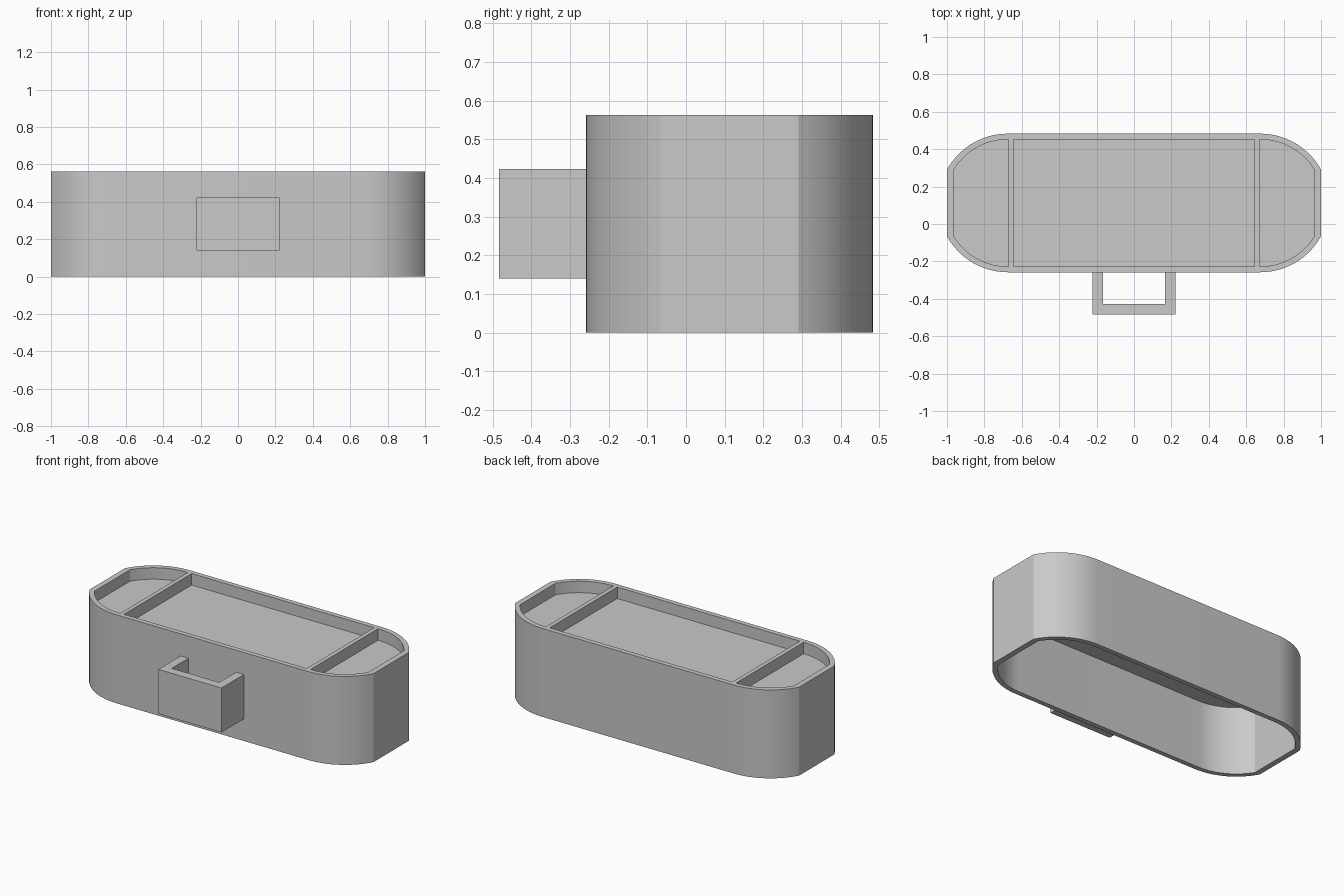
import bpy, bmesh, math

cube = bpy.data.objects.get("Cube")
if cube:
    bpy.data.objects.remove(cube, do_unlink=True)

HEIGHT, FLOOR, CEILING = 0.563, 0.49, 0.44
CENTER_Y, RADIUS, ARC_X = 0.1125, 0.3705, 0.675
WALL, TIP_WALL, STEPS = 0.031, 0.036, 14

grey = bpy.data.materials.new("plain grey")
grey.use_nodes = True
GREY = (0.585, 0.585, 0.585, 1)
grey.diffuse_color = GREY
grey.node_tree.nodes["Principled BSDF"].inputs["Base Color"].default_value = GREY


def end_arc(r, tip):
    """Right-hand end, bottom to top, cut off flat at its tip."""
    cut = math.acos((tip - ARC_X) / r)
    angles = [cut + (math.pi / 2 - cut) * i / STEPS for i in range(STEPS + 1)]
    upper = [(ARC_X + r * math.cos(a), r * math.sin(a)) for a in angles]
    lower = [(x, -y) for x, y in reversed(upper)]
    return [(x, y + CENTER_Y) for x, y in lower + upper]


def turned(points):
    return [(-x, 2 * CENTER_Y - y) for x, y in points]


def prism(name, outline, z0, z1):
    """Extrude a counter-clockwise outline between two heights."""
    bm = bmesh.new()
    base = bm.faces.new([bm.verts.new((x, y, z0)) for x, y in outline])
    top = bmesh.ops.extrude_face_region(bm, geom=[base])["geom"]
    moved = [v for v in top if isinstance(v, bmesh.types.BMVert)]
    bmesh.ops.translate(bm, verts=moved, vec=(0, 0, z1 - z0))
    # Extruding can drop the starting face, so make sure the prism is closed
    bmesh.ops.holes_fill(bm, edges=[e for e in bm.edges if e.is_boundary])
    bmesh.ops.recalc_face_normals(bm, faces=bm.faces)
    mesh = bpy.data.meshes.new(name)
    bm.to_mesh(mesh)
    bm.free()
    mesh.materials.append(grey)
    obj = bpy.data.objects.new(name, mesh)
    bpy.context.collection.objects.link(obj)
    return obj


def activate(obj):
    bpy.ops.object.select_all(action="DESELECT")
    obj.select_set(True)
    bpy.context.view_layer.objects.active = obj


# Hollow tray body
outer = end_arc(RADIUS, 1)
inner = end_arc(RADIUS - WALL, 1 - TIP_WALL)
body = prism("tray_body", outer + turned(outer), 0, HEIGHT)

# Pockets in the top and the open cavity underneath
half = RADIUS - WALL
y0, y1 = CENTER_Y - half, CENTER_Y + half
side = [(0.67, y0)] + inner + [(0.67, y1)]
middle = [(-0.643, y0), (0.643, y0), (0.643, y1), (-0.643, y1)]
cutters = [
    prism("cavity_cutter", inner + turned(inner), -0.1, CEILING),
    prism("middle_pocket_cutter", middle, FLOOR, HEIGHT + 0.1),
    prism("left_pocket_cutter", side, FLOOR, HEIGHT + 0.1),
    prism("right_pocket_cutter", turned(side), FLOOR, HEIGHT + 0.1),
]
for cutter in cutters:
    cutter.hide_render = True
    activate(body)
    cut = body.modifiers.new("cut", "BOOLEAN")
    cut.operation, cut.solver, cut.object = "DIFFERENCE", "EXACT", cutter
    bpy.ops.object.modifier_apply(modifier=cut.name)
    bpy.data.objects.remove(cutter, do_unlink=True)

activate(body)
bpy.ops.object.shade_smooth_by_angle(angle=math.radians(20))

# Square loop on the front, open above and below
FRONT, BACK = -0.483, CENTER_Y - RADIUS
W, BAR = 0.222, 0.055
loop = [(-W, BACK), (-W, FRONT), (W, FRONT), (W, BACK), (W - BAR, BACK),
        (W - BAR, FRONT + BAR), (BAR - W, FRONT + BAR), (BAR - W, BACK)]
prism("front_loop", loop, 0.14, 0.423)
